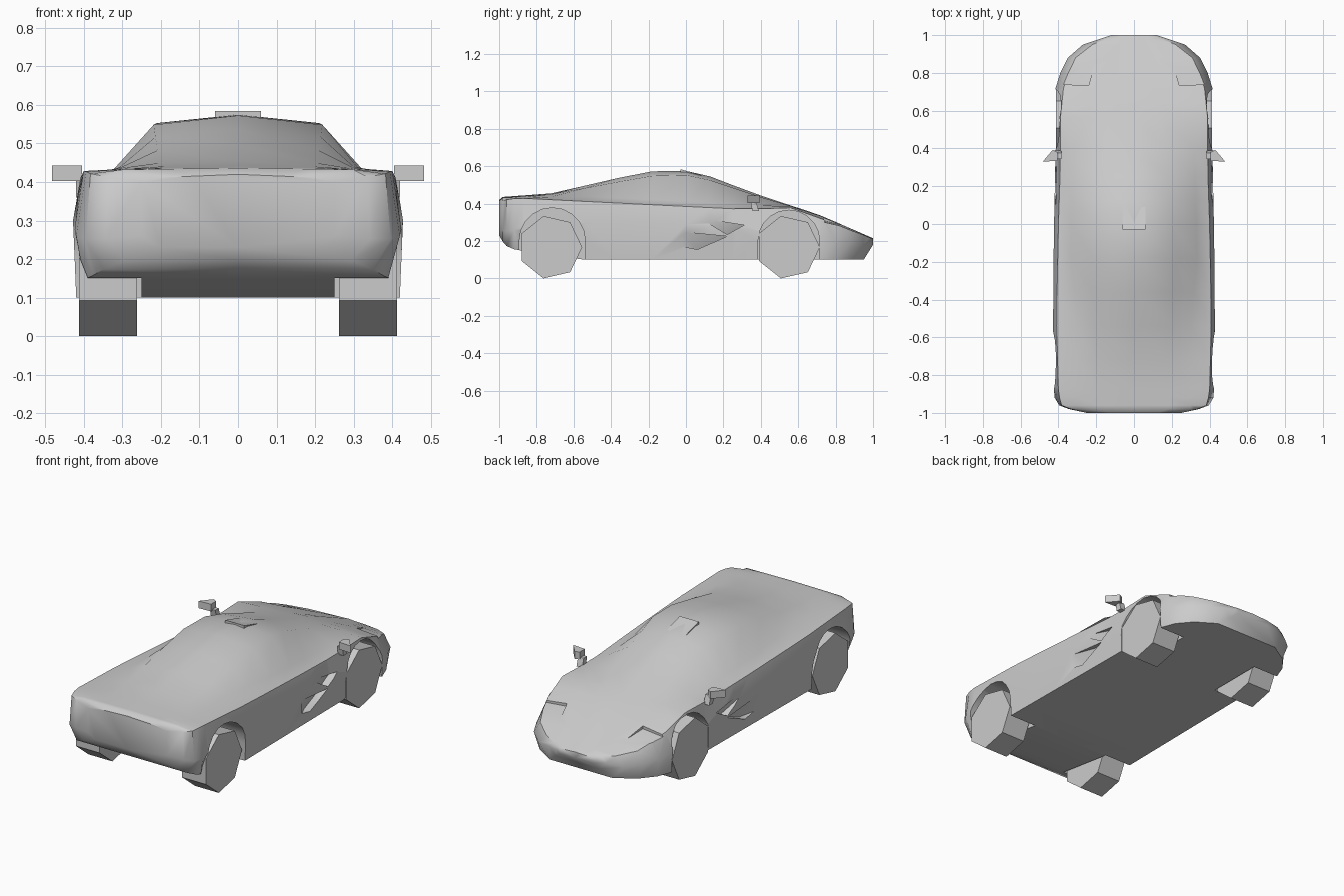
import bpy, bmesh, math
from mathutils import Vector

default = bpy.data.objects.get("Cube")
if default:
    bpy.data.objects.remove(default, do_unlink=True)

grey = bpy.data.materials.new("plain grey")
grey.use_nodes = True
colour = (0.6, 0.6, 0.6, 1)
grey.diffuse_color = colour
grey.node_tree.nodes["Principled BSDF"].inputs["Base Color"].default_value = colour


def make_object(name, bm, smooth_angle=None):
    """Turn a bmesh into a named object, optionally smooth shaded."""
    bmesh.ops.recalc_face_normals(bm, faces=bm.faces)
    mesh = bpy.data.meshes.new(name)
    bm.to_mesh(mesh)
    bm.free()
    mesh.materials.append(grey)
    obj = bpy.data.objects.new(name, mesh)
    bpy.context.collection.objects.link(obj)
    if smooth_angle:
        smooth(obj, smooth_angle)
    return obj


def activate(obj):
    bpy.ops.object.select_all(action='DESELECT')
    obj.select_set(True)
    bpy.context.view_layer.objects.active = obj


def smooth(obj, degrees):
    activate(obj)
    bpy.ops.object.shade_smooth_by_angle(angle=math.radians(degrees))


def hull(name, points, side=1, smooth_angle=None):
    """Convex solid around a few points; side=-1 mirrors it across x."""
    bm = bmesh.new()
    for x, y, z in points:
        bm.verts.new((x * side, y, z))
    result = bmesh.ops.convex_hull(bm, input=bm.verts)
    unused = [g for g in result["geom_interior"] if isinstance(g, bmesh.types.BMVert)]
    bmesh.ops.delete(bm, geom=unused, context='VERTS')
    bmesh.ops.dissolve_limit(bm, angle_limit=0.01, verts=bm.verts, edges=bm.edges)
    return make_object(name, bm, smooth_angle)


def carve(target, cutter):
    """Subtract the cutter and throw it away."""
    cutter.hide_render = True
    mod = target.modifiers.new("carve", 'BOOLEAN')
    mod.operation = 'DIFFERENCE'
    mod.solver = 'EXACT'
    mod.object = cutter
    activate(target)
    bpy.ops.object.modifier_apply(modifier=mod.name)
    bpy.data.objects.remove(cutter, do_unlink=True)


def along(rail, y):
    """Point on a rail of (y, x, z) keys at the given y."""
    for (y0, *a), (y1, *b) in zip(rail, rail[1:]):
        if y <= y1:
            p = Vector(a).lerp(Vector(b), (y - y0) / (y1 - y0))
            return p.x, y, p.y
    return rail[-1][1], y, rail[-1][2]


# Body rails, each running from tail to nose
sill = [(-1, .2, .23), (-.97, .34, .18), (-.94, .37, .16), (-.87, .4, .147), (-.54, .42, .1),
        (.37, .41, .1), (.72, .41, .1), (.85, .36, .1), (.95, .2, .1), (1, .1, .18)]
waist = [(-1, .25, .26), (-.97, .39, .25), (-.92, .42, .26), (-.8, .43, .3), (-.1, .425, .3),
         (.4, .415, .25), (.6, .42, .25), (.72, .415, .22), (.8, .39, .2), (.9, .34, .19),
         (.95, .27, .18), (1, .12, .2)]
shoulder = [(-1, .25, .4), (-.97, .38, .42), (-.9, .4, .43), (-.5, .41, .41), (0, .4, .385),
            (.3, .39, .37), (.56, .39, .378), (.75, .37, .31), (.9, .3, .25), (.95, .22, .232),
            (1, .1, .21)]
canopy_base = [(-1, .2, .412), (-.98, .3, .432), (-.54, .3, .44), (-.17, .335, .42),
               (.4, .32, .39), (.56, .25, .386), (.75, .2, .325), (1, .05, .212)]
roof_edge = [(-1, .12, .415), (-.98, .18, .434), (-.72, .2, .45), (-.5, .21, .49), (-.2, .22, .548),
             (0, .21, .553), (.13, .19, .525), (.4, .17, .435), (.6, .12, .375), (1, .02, .213)]
ridge = [(-1, 0, .42), (-.98, 0, .436), (-.72, 0, .455), (-.5, 0, .505), (-.22, 0, .57),
         (-.1, 0, .578), (0, 0, .575), (.13, 0, .545), (.35, 0, .46), (.56, 0, .39),
         (.7, 0, .345), (1, 0, .215)]
stations = [-1, -.98, -.96, -.92, -.87, -.72, -.54, -.36, -.18, 0, .13, .25, .4,
            .56, .64, .72, .8, .88, .95, .98, 1]

# Body shell lofted through the stations
bm = bmesh.new()
rings = []
for y in stations:
    half = [along(r, y) for r in (sill, waist, shoulder, canopy_base, roof_edge)]
    floor = (0, y, half[0][2])
    loop = [floor] + half + [along(ridge, y)] + [(-x, y, z) for x, y, z in reversed(half)]
    rings.append([bm.verts.new(p) for p in loop])
for a, b in zip(rings, rings[1:]):
    for i in range(len(a)):
        j = (i + 1) % len(a)
        bm.faces.new((a[i], a[j], b[j], b[i]))
bm.faces.new(rings[0])
bm.faces.new(rings[-1])
body = make_object("body", bm)

# Wheel arches, side intakes and lamp recesses cut out of the shell
for side in (-1, 1):
    for y, radius in ((-.715, .178), (.55, .165)):
        profile = [(y + radius * math.cos(math.pi * k / 10), .2 + radius * math.sin(math.pi * k / 10))
                   for k in range(11)]
        profile += [(y - radius, -.1), (y + radius, -.1)]
        carve(body, hull("arch_cutter", [(x, py, pz) for x in (.25, .6) for py, pz in profile], side))
    upper = [(.08, .32, .43), (.31, .285, .375), (.22, .235, .375)]
    lower = [(-.04, .25, .43), (.22, .225, .375), (.06, .155, .375), (-.04, .175, .43)]
    for slot in (upper, lower):
        points = [(x, y, z) for y, z, inner in slot for x in (inner, .6)]
        carve(body, hull("intake_cutter", points, side))
    lamp = [(.24, .733, .31), (.385, .74, .3), (.2, .88, .272), (.33, .88, .268)]
    points = [(x, y, z) for x, y, floor in lamp for z in (floor, .5)]
    carve(body, hull("lamp_cutter", points, side))
smooth(body, 42)

# Roof scoop, open step towards the tail
hull("roof_scoop", [(x, y, z) for x in (-.06, .06)
                    for y, z in ((.09, .55), (-.03, .584), (-.03, .55))])

# Seven-sided wheels
for side, side_name in ((1, "left"), (-1, "right")):
    for y, end in ((.545, "front"), (-.725, "rear")):
        rim = [(y + .171 * math.cos(math.tau * k / 7), .167 + .171 * math.sin(math.tau * k / 7))
               for k in range(7)]
        hull(f"{end}_wheel_{side_name}", [(x, py, pz) for x in (.262, .413) for py, pz in rim], side)

    # Wing mirror and its stalk
    head = [(.405, .335), (.405, .38), (.43, .393), (.483, .33)]
    points = [(x, y, z) for x, y in head for z in (.402, .443)]
    hull(f"mirror_head_{side_name}", points, side, 50)
    points = [(x, y, z) for x in (.385, .42) for y, z in ((.355, .36), (.39, .36), (.345, .41), (.375, .41))]
    hull(f"mirror_stalk_{side_name}", points, side)
